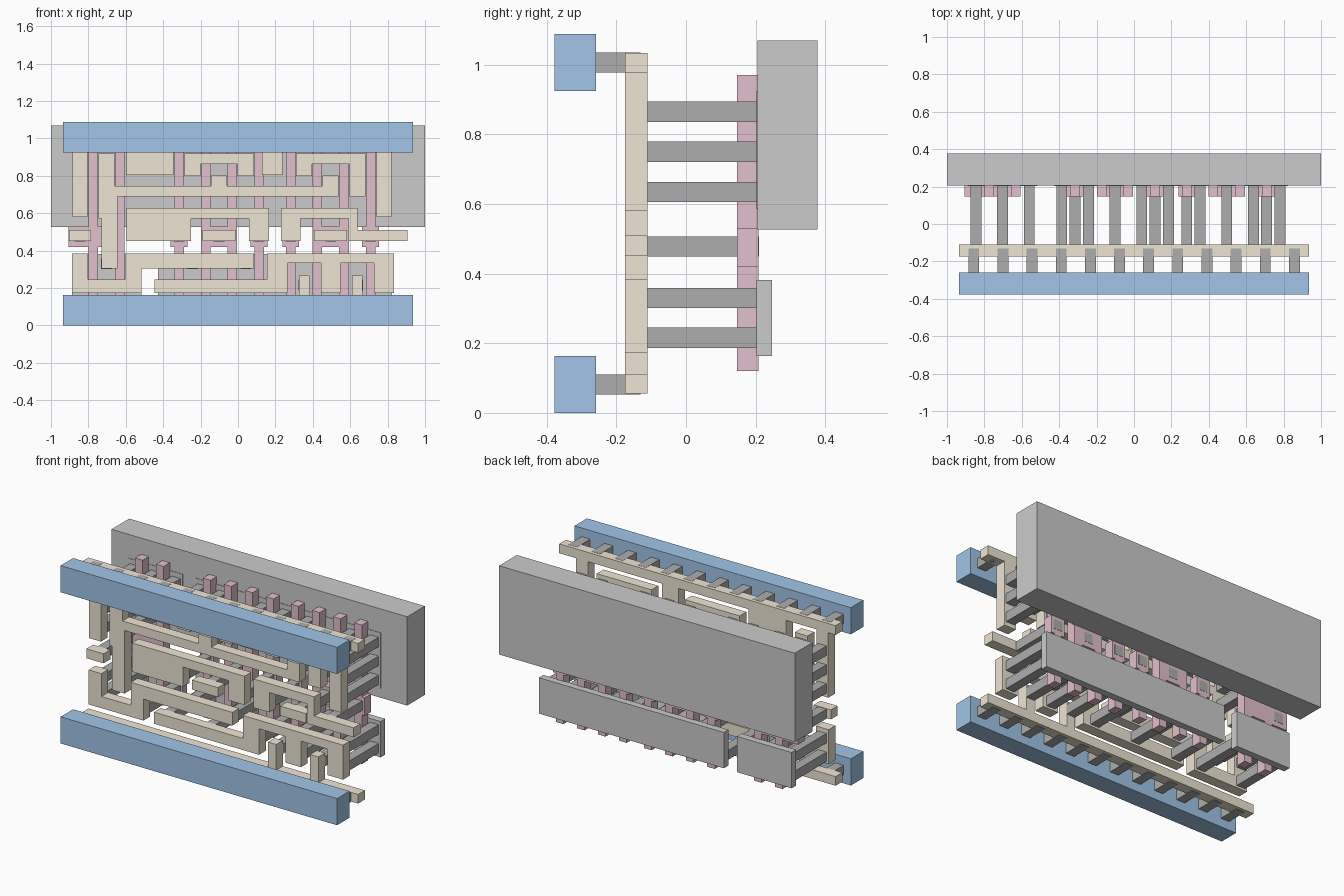
import bpy, bmesh

if "Cube" in bpy.data.objects:
    bpy.data.objects.remove(bpy.data.objects["Cube"])


def material(name, r, g, b):
    m = bpy.data.materials.new(name)
    m.diffuse_color = (r, g, b, 1)
    m.use_nodes = True
    m.node_tree.nodes["Principled BSDF"].inputs["Base Color"].default_value = m.diffuse_color
    return m


BLUE = material("blue", 0.36, 0.56, 0.80)
TAN = material("tan", 0.86, 0.79, 0.66)
PINK = material("pink", 0.76, 0.53, 0.61)
DARK, MID, LIGHT = [material(n, v, v, v) for n, v in
                    (("dark_grey", 0.42), ("mid_grey", 0.58), ("light_grey", 0.69))]


def plate(name, rects, y0, y1, mat):
    """Merge overlapping x-z rectangles into clean outlines and extrude y0 to y1."""
    rects = [[round(v, 4) for v in r] for r in rects]
    xs = sorted({v for r in rects for v in r[:2]})
    zs = sorted({v for r in rects for v in r[2:]})
    bm = bmesh.new()
    verts = {}

    def vert(x, z):
        if (x, z) not in verts:
            verts[x, z] = bm.verts.new((x, y0, z))
        return verts[x, z]

    for xa, xb in zip(xs, xs[1:]):
        for za, zb in zip(zs, zs[1:]):
            if any(r[0] <= xa and xb <= r[1] and r[2] <= za and zb <= r[3] for r in rects):
                bm.faces.new([vert(xa, za), vert(xb, za), vert(xb, zb), vert(xa, zb)])
    new = bmesh.ops.extrude_face_region(bm, geom=list(bm.faces), use_keep_orig=True)["geom"]
    bmesh.ops.translate(bm, vec=(0, y1 - y0, 0),
                        verts=[v for v in new if isinstance(v, bmesh.types.BMVert)])
    bmesh.ops.recalc_face_normals(bm, faces=bm.faces)
    bmesh.ops.dissolve_limit(bm, angle_limit=0.01, verts=bm.verts, edges=bm.edges)
    me = bpy.data.meshes.new(name)
    bm.to_mesh(me)
    bm.free()
    me.materials.append(mat)
    ob = bpy.data.objects.new(name, me)
    bpy.context.collection.objects.link(ob)


# Column grid: pins sit on a-l, pink fingers (M-W) sit halfway between them
PITCH = 0.1425
COL = {}
for pin_names, finger_names, start, shift in (("abc", "MN", -0.845, 0.5),
                                              ("defgh", "PQRS", -0.386, 0.5),
                                              ("ijkl", "TUVW", 0.353, -0.5)):
    for i, n in enumerate(pin_names):
        COL[n] = start + i * PITCH
    for i, n in enumerate(finger_names):
        COL[n] = start + (i + shift) * PITCH


def bar(a, b, z0, z1, w=0.043):
    return [(COL[a] - w, COL[b] + w, z0, z1)]


def legs(names, z0, z1, w=0.043):
    return [r for n in names for r in bar(n, n, z0, z1, w)]


def pins(names, rows, h=0.029):
    return [r for z in rows for r in legs(names, z - h, z + h, h)]


# Back slabs
STRIPS = (("M", "N"), ("P", "W"))
plate("back_slab", [(-1, 1, 0.526, 1.069)], 0.206, 0.377, MID)
for name, z0, z1 in (("lower_strips", 0.163, 0.382), ("upper_strips", 0.585, 0.924)):
    plate(name, [bar(a, b, z0, z1, 0.114)[0] for a, b in STRIPS], 0.203, 0.247, LIGHT)

# Pink upright fingers, joined by pads at mid height
fingers = legs("MNPQRSTUVW", 0.12, 0.97, 0.0255)
fingers += legs("PSTW", 0.42, 0.53, 0.045)
for a, b in ("QR", "UV", "aN"):
    fingers += bar(a, b, 0.42, 0.53, 0.0255)
fingers += legs("a", 0.42, 0.53, 0.06)
plate("finger_bars", fingers, 0.147, 0.208, PINK)

# Dark pins joining the front tracks to the back layers
TOP, UPPER, THIRD, PAD, SECOND, FIRST = 0.865, 0.75, 0.634, 0.478, 0.33, 0.216
contact = pins("aPfSTjW", [PAD]) + pins("abl", [TOP, UPPER, THIRD])
contact += pins("cdeghik", [TOP]) + pins("fjk", [UPPER])
contact += pins("abegjl", [SECOND]) + pins("acdfhijkl", [FIRST])
plate("contact_pins", contact, -0.111, 0.2095, DARK)

# Tan tracks
END = 0.935
LOW, LOW_TOP, HIGH = 0.174, 0.245, 0.385     # lower tracks
MID_LOW, MID_TOP = 0.452, 0.628              # middle tracks
PAD_TOP, ARM = 0.51, 0.573
tracks = {
    "top_rail_track": [(-END, END, 0.977, 1.034)] + legs("al", 0.58, 1, 0.04)
    + bar("c", "d", 0.805, 1, 0.04) + legs("h", 0.805, 1, 0.055),
    "bottom_rail_track": [(-END, END, 0.055, 0.111)] + legs("ik", 0.1, 0.268, 0.028),
    "output_track": legs("b", ARM, 0.92) + [(-0.73, -0.645, 0.305, 0.745)]
    + bar("b", "j", 0.69, 0.745) + legs("fj", 0.69, 0.803),
    "left_bridge": bar("e", "g", 0.863, 0.92) + legs("eg", 0.80, 0.92),
    "right_bridge": bar("i", "k", 0.863, 0.92) + legs("i", 0.80, 0.92) + legs("k", 0.69, 0.92),
    "left_middle_track": [(-0.595, -0.25, MID_LOW, MID_TOP)]
    + bar("P", "S", ARM, MID_TOP, 0.053) + legs("S", MID_LOW, MID_TOP, 0.053),
    "right_middle_track": legs("T", MID_LOW, MID_TOP, 0.053)
    + bar("T", "k", ARM, MID_TOP, 0) + [(0.59, 0.638, MID_LOW, MID_TOP),
                                        (0.59, 0.905, MID_LOW, PAD_TOP)],
    "pad_bars": legs("a", MID_LOW, PAD_TOP, 0.058) + legs("fj", MID_LOW, PAD_TOP, 0.088),
    "lower_left_track": legs("ac", LOW, HIGH) + bar("a", "c", LOW, LOW_TOP)
    + bar("c", "g", 0.305, HIGH),
    "lower_right_track": bar("d", "h", LOW, LOW_TOP, 0.06) + [(0.155, 0.265, LOW, HIGH)]
    + bar("h", "l", 0.333, HIGH, 0.029) + legs("jl", LOW, HIGH, 0.053),
}
for name, rects in tracks.items():
    plate(name, rects, -0.175, -0.11, TAN)

# Blue front rails and the dark studs behind them
H = 0.0815
for name, z in (("bottom", H), ("top", 1.006)):
    plate(name + "_rail", [(-END, END, z - H, z + H)], -0.378, -0.258, BLUE)
    studs = [-0.857 + 0.1559 * i for i in range(12)]
    plate(name + "_rail_studs", [(x - 0.029, x + 0.029, z - 0.029, z + 0.029) for x in studs],
          -0.26, -0.13, DARK)
